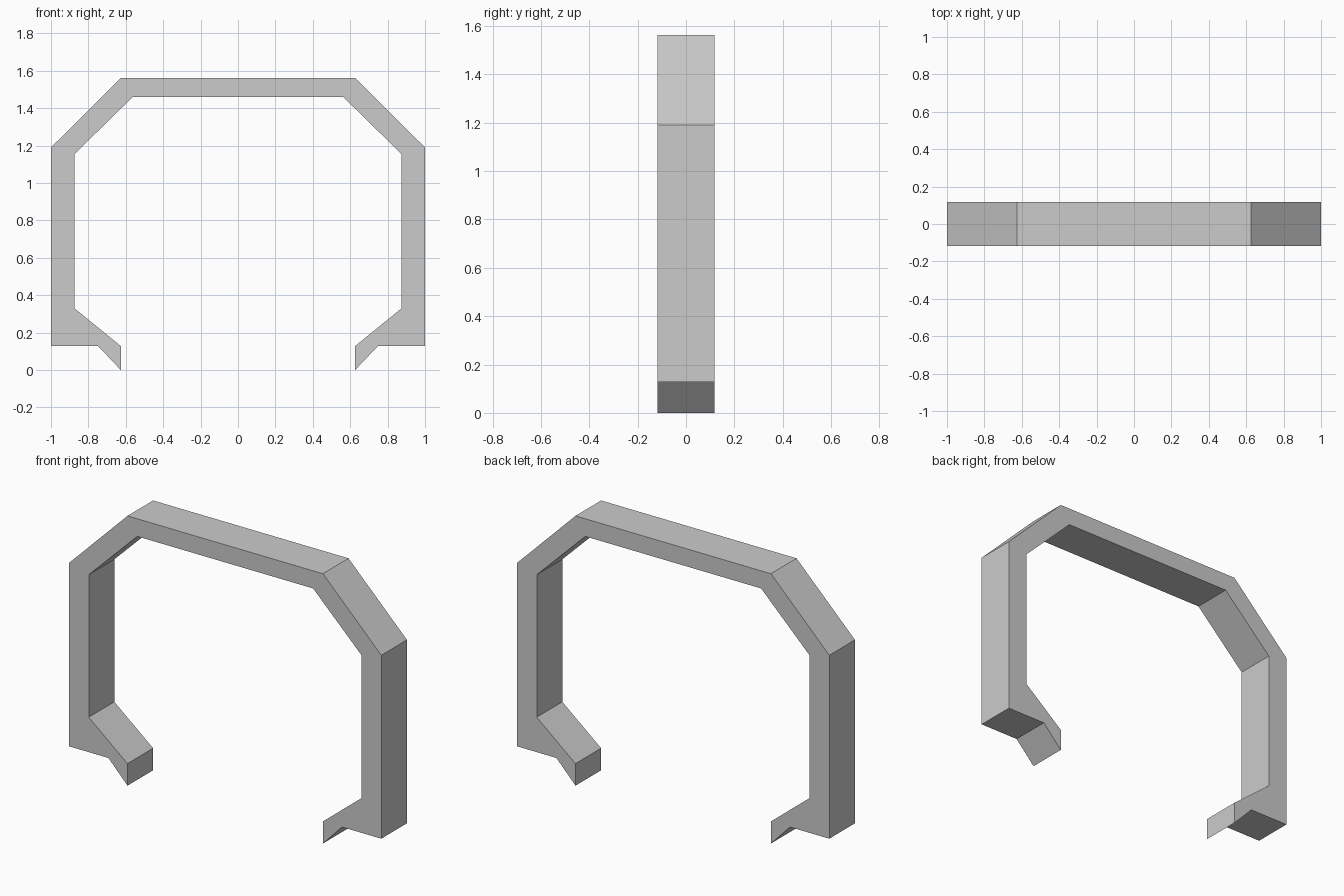
import bpy, bmesh
from mathutils import Vector

if "Cube" in bpy.data.objects:
    bpy.data.objects.remove(bpy.data.objects["Cube"])

HALF_DEPTH = 0.117

# Right half of the front profile (x, z): outer edge upward from the clip tip, inner edge back down
outer = [(0.626, 0.0), (0.748, 0.128), (1.0, 0.128), (1.0, 1.19), (0.626, 1.562)]
inner = [(0.563, 1.46), (0.874, 1.155), (0.874, 0.33), (0.626, 0.128)]


def mirrored(points):
    return [(-x, z) for x, z in reversed(points)]


# Closed outline of the whole bracket
outline = outer + mirrored(outer) + mirrored(inner) + inner

bm = bmesh.new()
face = bm.faces.new([bm.verts.new((x, -HALF_DEPTH, z)) for x, z in outline])
ext = bmesh.ops.extrude_face_region(bm, geom=[face], use_keep_orig=True)
moved = [g for g in ext["geom"] if isinstance(g, bmesh.types.BMVert)]
bmesh.ops.translate(bm, verts=moved, vec=Vector((0, 2 * HALF_DEPTH, 0)))
bmesh.ops.recalc_face_normals(bm, faces=bm.faces)

# Flat-faced arched bracket with inward clip feet
mesh = bpy.data.meshes.new("arched_bracket")
bm.to_mesh(mesh)
bm.free()
obj = bpy.data.objects.new("arched_bracket", mesh)
bpy.context.collection.objects.link(obj)
